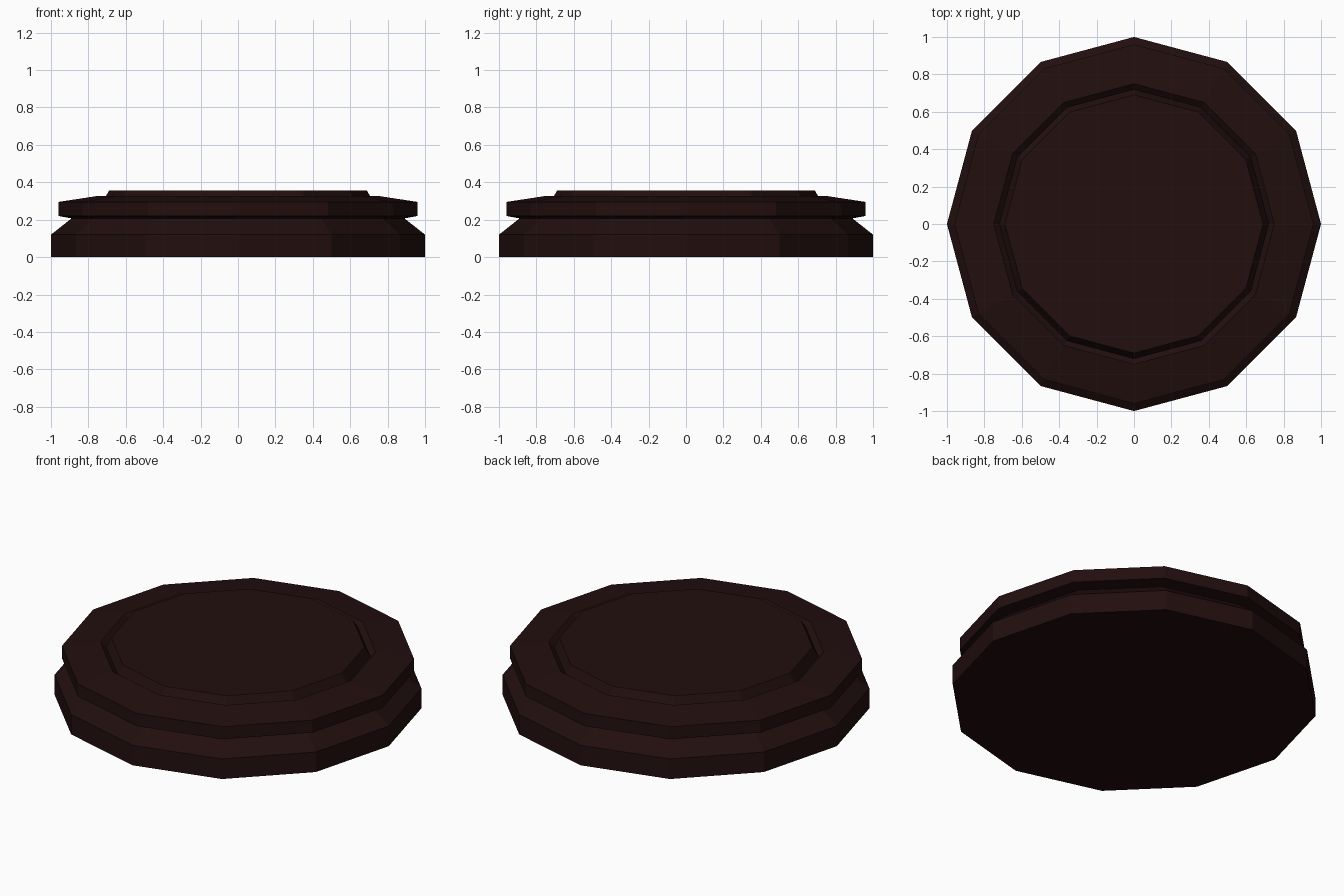
import bpy, bmesh, math

if "Cube" in bpy.data.objects:
    bpy.data.objects.remove(bpy.data.objects["Cube"], do_unlink=True)

SIDES = 12

maroon = bpy.data.materials.new("dark maroon")
maroon.use_nodes = True
colour = (0.016, 0.0045, 0.0045, 1)
maroon.diffuse_color = colour
maroon.node_tree.nodes["Principled BSDF"].inputs["Base Color"].default_value = colour


def turned(name, profile):
    """Flat-sided turned solid from (radius, height) points, bottom to top."""
    bm = bmesh.new()
    rings = []
    for r, z in profile:
        angles = [2 * math.pi * i / SIDES for i in range(SIDES)]
        rings.append([bm.verts.new((r * math.cos(a), r * math.sin(a), z)) for a in angles])
    for low, high in zip(rings, rings[1:]):
        for i in range(SIDES):
            j = (i + 1) % SIDES
            bm.faces.new((low[i], low[j], high[j], high[i]))
    bm.faces.new(rings[0][::-1])
    bm.faces.new(rings[-1])
    bmesh.ops.recalc_face_normals(bm, faces=bm.faces)
    mesh = bpy.data.meshes.new(name)
    bm.to_mesh(mesh)
    bm.free()
    mesh.materials.append(maroon)
    obj = bpy.data.objects.new(name, mesh)
    bpy.context.collection.objects.link(obj)


# Foot, neck, rim band, shallow groove and raised top in one turned shape
turned("round_base", [
    (1.0, 0.0), (1.0, 0.12), (0.89, 0.207),
    (0.96, 0.22), (0.96, 0.295), (0.75, 0.327),
    (0.72, 0.30), (0.69, 0.355),
])
